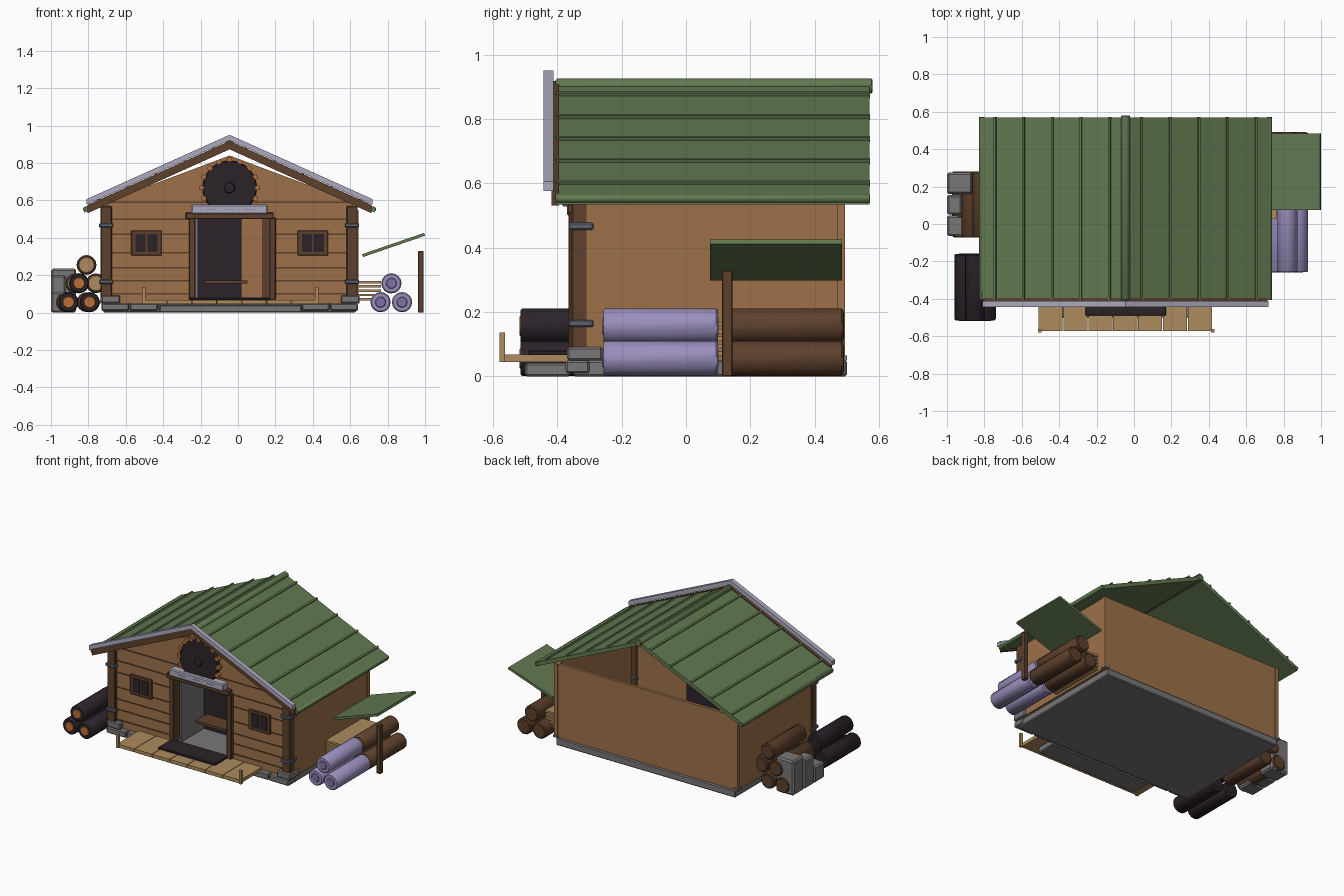
import bpy, math

if "Cube" in bpy.data.objects:
    bpy.data.objects.remove(bpy.data.objects["Cube"])

def mat(name, c):
    m = bpy.data.materials.new(name)
    m.diffuse_color = (*c, 1)
    m.use_nodes = True
    m.node_tree.nodes["Principled BSDF"].inputs["Base Color"].default_value = m.diffuse_color
    return m

WALL = mat("wall_wood", (.34, .165, .068))
TAN = mat("pale_wood", (.42, .26, .11))
BROWN = mat("dark_wood", (.11, .052, .025))
GREEN = mat("roof_green", (.12, .19, .08))
FROST = mat("frost_trim", (.42, .40, .52))
LILAC = mat("lilac_bark", (.32, .27, .50))
CORE = mat("lilac_core", (.22, .17, .38))
DARK = mat("charcoal", (.024, .017, .023))
ORANGE = mat("orange", (.5, .16, .04))
STONE = mat("stone", (.19, .18, .18))
IRON = mat("iron", (.11, .12, .16))
CX = -.045        # ridge line
SLOPE = .45
ANG = math.atan(SLOPE)

def add_mesh(name, verts, faces, m):
    me = bpy.data.meshes.new(name)
    me.from_pydata(verts, [], faces)
    me.materials.append(m)
    ob = bpy.data.objects.new(name, me)
    bpy.context.collection.objects.link(ob)
    return ob

def bevel(ob, w):
    b = ob.modifiers.new("bevel", 'BEVEL')
    b.width, b.segments = w, 1

def prism(name, pts, y0, y1, m):
    """Extrude an x/z outline (counter-clockwise seen from the front) along y."""
    n = len(pts)
    v = [(x, y0, z) for x, z in pts] + [(x, y1, z) for x, z in pts]
    f = [tuple(range(n)), tuple(range(2 * n - 1, n - 1, -1))]
    f += [(i, i + n, (i + 1) % n + n, (i + 1) % n) for i in range(n)]
    return add_mesh(name, v, f, m)

def box(name, x0, x1, y0, y1, z0, z1, m, bev=0):
    ob = prism(name, [(x0, z0), (x1, z0), (x1, z1), (x0, z1)], y0, y1, m)
    if bev:
        bevel(ob, bev)
    return ob

def tilted(name, x, y0, y1, z, w, h, ang, m):
    """Box centred on (x, z), rotated about y."""
    ob = box(name, -w / 2, w / 2, y0, y1, -h / 2, h / 2, m)
    ob.location = (x, 0, z)
    ob.rotation_euler.y = ang
    return ob

def cyl(name, x, z, r, y0, y1, m, n=16):
    p = [(x + r * math.cos(2 * math.pi * i / n), z + r * math.sin(2 * math.pi * i / n)) for i in range(n)]
    ob = prism(name, p, y0, y1, m)
    for poly in ob.data.polygons[2:]:
        poly.use_smooth = True
    bevel_limit = ob.modifiers.new("bevel", 'BEVEL')
    bevel_limit.width, bevel_limit.segments = min(.006, r * .15), 1
    bevel_limit.limit_method, bevel_limit.angle_limit = 'ANGLE', 1.0
    return ob

def log(name, x, z, y0, y1, bark, core, r=.054, cr=.036):
    cyl(name, x, z, r, y0, y1, bark)
    cyl(name + "_front_core", x, z, cr, y0 - .003, y0 + .01, core)
    cyl(name + "_back_core", x, z, cr, y1 - .01, y1 + .001, bark)

def chevron(name, half, top, thick, y0, y1, m):
    d = half * SLOPE
    return prism(name, [(CX - half, top - d), (CX - half, top - d - thick), (CX, top - thick),
                        (CX + half, top - d - thick), (CX + half, top - d), (CX, top)], y0, y1, m)

# foundation slab and front stones
box("foundation", -.72, .63, -.35, .50, 0, .05, STONE, .006)
for i in range(9):
    x = -.73 + i * .153
    box("front_stone", x, x + .147, -.375, -.30, .01, .05, STONE, .006)
for x in (-.73, .55):
    box("corner_stone", x, x + .10, -.37, -.26, .05, .092, STONE, .006)
box("step_stone", -.42, .34, -.50, -.36, 0, .042, STONE, .006)

# walls; the back wall stops at eave height, leaving the rear gable open
prism("front_wall", [(-.71, .05), (-.23, .05), (-.23, .50), (.17, .50), (.17, .05), (.62, .05),
                     (.62, .59), (CX, .84), (-.71, .59)], -.335, -.305, WALL)
for x in (-.73, .62):
    box("side_wall", x, x + .02, -.31, .49, .05, .55, WALL)
box("back_wall", -.73, .64, .47, .49, .05, .55, WALL)
for x in (-.735, .62):
    box("rear_corner_trim", x, x + .025, .47, .495, .05, .55, WALL)
    box("rear_corner_block", x - .005, x + .03, .46, .50, .05, .065, STONE)

# siding grooves on the front
for z in (.10, .17, .24, .32, .42, .50):
    box("siding_groove", -.68, -.26, -.338, -.33, z - .004, z + .004, BROWN)
    box("siding_groove", .19, .59, -.338, -.33, z - .004, z + .004, BROWN)
box("gable_groove", -.68, .59, -.338, -.33, .586, .594, BROWN)

# corner posts with iron bands
for x in (-.705, .61):
    box("corner_post", x - .03, x + .03, -.357, -.30, .055, .57, BROWN, .005)
    for z in (.165, .467):
        box("post_band", x - .038, x + .038, -.365, -.288, z - .011, z + .011, IRON, .004)

# windows
for x in (-.49, .40):
    box("window_frame", x - .082, x + .082, -.345, -.33, .305, .44, BROWN, .004)
    for s in (-1, 1):
        box("window_pane", x + s * .032 - .027, x + s * .032 + .027, -.349, -.34, .325, .42, DARK)

# doorway and interior
for x in (-.262, .168):
    box("door_post", x, x + .034, -.365, -.295, .07, .51, BROWN, .004)
box("door_header", -.28, .19, -.37, -.295, .50, .535, BROWN, .004)
box("frosted_lintel", -.25, .158, -.385, -.33, .528, .577, FROST, .006)
for x in (-.15, -.045, .06):
    box("lintel_mark", x - .03, x + .03, -.387, -.38, .55, .555, LILAC)
box("open_door", -.228, -.215, -.30, -.06, .055, .50, STONE)
box("inner_screen", -.22, .02, -.05, -.035, .05, .50, DARK)
box("inner_bench", -.18, .05, -.20, -.08, .155, .172, BROWN)
box("inner_post", .13, .168, -.30, -.28, .05, .50, BROWN)

# round saw blade in the gable
cyl("saw_blade", CX, .668, .145, -.36, -.33, DARK, 32)
cyl("saw_hub", CX, .668, .03, -.37, -.34, DARK, 16)
for i in range(16):
    a = 2 * math.pi * i / 16
    tilted("saw_tooth", CX + .15 * math.cos(a), -.363, -.335, .668 + .15 * math.sin(a), .022, .026, -a, ORANGE)

# roof, seams, ridge and front trim
chevron("roof", .775, .912, .028, -.405, .57, GREEN)
for s in (-1, 1):
    for i in range(5):
        d = .085 + i * .153
        tilted("roof_seam", CX + s * d, -.405, .572, .914 - d * SLOPE, .012, .016, s * ANG, GREEN)
    cyl("eave_roll", CX + s * .77, .553, .014, -.405, .572, GREEN, 8)
cyl("ridge_cap", CX, .903, .024, -.405, .58, GREEN, 10)
chevron("bargeboard", .76, .918, .045, -.418, -.395, BROWN)
chevron("frost_edge", .765, .951, .03, -.443, -.412, FROST)

# porch deck, corner pegs and mat
for i in range(7):
    x = -.51 + i * .133
    box("deck_plank", x, x + .129, -.572, -.34, .045, .068, TAN)
for x in (-.512, .412):
    box("deck_peg", x, x + .018, -.58, -.562, .045, .137, TAN)
box("door_mat", -.26, .17, -.49, -.34, .066, .082, DARK, .004)

# right side: lean-to, log piles and plank stack
tilted("lean_to_roof", .832, .075, .485, .362, .35, .016, -math.atan2(.115, .335), GREEN)
box("lean_to_post", .963, .992, .112, .145, 0, .33, BROWN, .003)
for x, z in ((.762, .056), (.877, .056), (.82, .157)):
    log("lilac_log", x, z, -.257, .10, LILAC, CORE, cr=.03)
    log("brown_log", x, z, .115, .49, BROWN, TAN, cr=.046)
for i in range(5):
    z = .065 + i * .023
    box("stacked_plank", .64, .765, .03, .42, z, z + .013, TAN)

# left side: charred logs, brown pile and stone blocks
for x, z in ((-.906, .056), (-.793, .056), (-.85, .157)):
    log("charred_log", x, z, -.515, -.16, DARK, ORANGE, cr=.034)
for x, z in ((-.92, .056), (-.81, .056), (-.87, .157), (-.76, .157), (-.81, .255)):
    log("pile_log", x, z, -.07, .28, BROWN, TAN, r=.053, cr=.046)
box("stone_block", -1, -.865, .16, .275, 0, .235, STONE, .01)
box("stone_block", -1, -.92, .05, .155, 0, .20, STONE, .01)
box("stone_block", -1, -.88, -.065, .045, 0, .11, STONE, .01)
